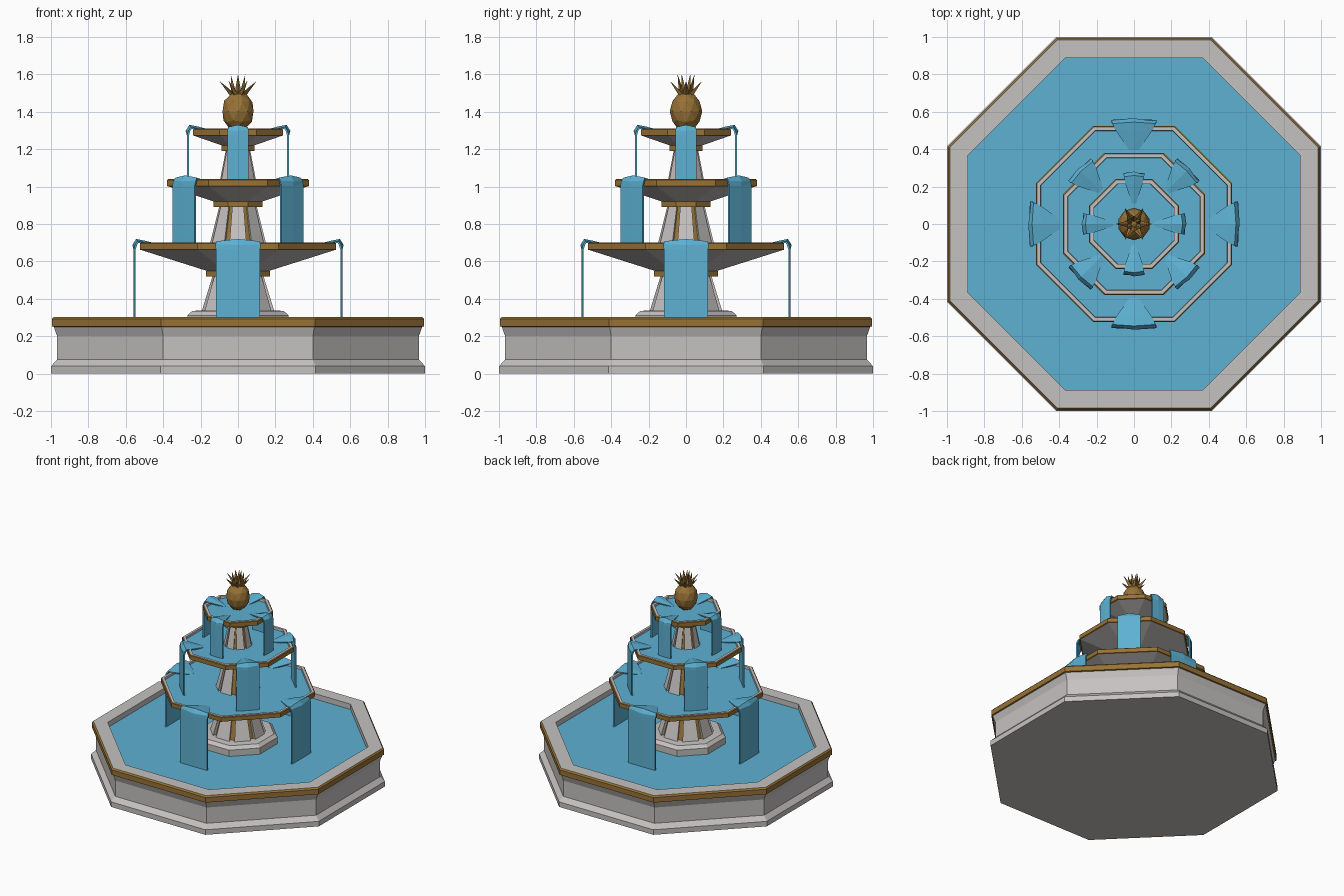
import bpy, bmesh, math
from mathutils import Vector, Matrix

cube = bpy.data.objects.get("Cube")
if cube:
    bpy.data.objects.remove(cube, do_unlink=True)


def make_material(name, rgb):
    m = bpy.data.materials.new(name)
    m.use_nodes = True
    m.diffuse_color = (*rgb, 1)
    m.node_tree.nodes["Principled BSDF"].inputs["Base Color"].default_value = (*rgb, 1)
    return m


STONE = make_material("pale stone", (0.56, 0.54, 0.53))
GOLD = make_material("bronze gold", (0.31, 0.168, 0.036))
WATER = make_material("blue water", (0.11, 0.44, 0.65))
EIGHTH = math.pi / 4
TAN = math.tan(EIGHTH / 2)


def finish(bm, name, mats, fix_normals=True):
    if fix_normals:
        bmesh.ops.recalc_face_normals(bm, faces=bm.faces)
    mesh = bpy.data.meshes.new(name)
    bm.to_mesh(mesh)
    bm.free()
    for m in mats:
        mesh.materials.append(m)
    obj = bpy.data.objects.new(name, mesh)
    bpy.context.collection.objects.link(obj)
    return obj


def loft(name, rings, mats, face_mat=lambda row, col: 0):
    """Skin a stack of closed rings and cap both ends."""
    bm = bmesh.new()
    rows = [[bm.verts.new(p) for p in ring] for ring in rings]
    n = len(rows[0])
    for r in range(len(rows) - 1):
        for c in range(n):
            d = (c + 1) % n
            f = bm.faces.new((rows[r][c], rows[r][d], rows[r + 1][d], rows[r + 1][c]))
            f.material_index = face_mat(r, c)
    bm.faces.new(rows[0][::-1])
    bm.faces.new(rows[-1])
    return finish(bm, name, mats)


def octagon(apothem, z):
    r = apothem / math.cos(EIGHTH / 2)
    return [Vector((r * math.cos((k + 0.5) * EIGHTH), r * math.sin((k + 0.5) * EIGHTH), z))
            for k in range(8)]


def turned(name, profile, mats, gold_rows=()):
    """Octagonal solid from (apothem, height) pairs."""
    return loft(name, [octagon(a, z) for a, z in profile], mats,
                lambda r, c: 1 if r in gold_rows else 0)


def grooved_ring(a, z):
    """Octagon whose corners are cut by narrow recessed grooves."""
    pts = []
    for k in range(8):
        rot = Matrix.Rotation(k * EIGHTH, 3, 'Z')
        h = a * TAN * 0.74
        corner = Vector((math.cos(EIGHTH / 2), math.sin(EIGHTH / 2), 0)) * a * 0.13
        edge = Vector((a, h, z))
        after = Matrix.Rotation(EIGHTH, 3, 'Z') @ Vector((a, -h, z))
        pts += [rot @ Vector((a, -h, z)), rot @ edge,
                rot @ (edge - corner), rot @ (after - corner)]
    # reorder so that every groove follows its panel
    return pts


def column(name, a0, z0, a1, z1):
    loft(name, [grooved_ring(a0, z0), grooved_ring(a1, z1)], [STONE, GOLD],
         lambda r, c: 1 if c % 4 == 2 else 0)


def bowl(name, a, foot, z_foot, z_band, z_rim):
    """Collar, flared underside, gold band, stone rim and water."""
    turned(name + "_collar", [(foot, z_foot - 0.03), (foot, z_foot)], [GOLD])
    turned(name, [(foot * 0.98, z_foot), (a - 0.01, z_band), (a, z_band + 0.003),
                  (a, z_rim - 0.005), (a - 0.006, z_rim), (a - 0.025, z_rim),
                  (a - 0.028, z_rim - 0.03)], [STONE, GOLD], (1, 2, 3))
    turned(name + "_water", [(a - 0.027, z_rim - 0.025), (a - 0.027, z_rim - 0.017)], [WATER])


def waterfall(name, angle, a, half, z_rim, z_end):
    """Overflow fan, curled lip and falling sheet."""
    # distance, centre bulge, height, centre rise, width factor
    rows = [(a - 0.13, 0, z_rim - 0.016, 0, 0.2),
            (a - 0.02, -0.01, z_rim + 0.002, 0.008, 0.85),
            (a + 0.012, 0.008, z_rim + 0.008, 0.012, 0.95),
            (a + 0.024, 0.016, z_rim - 0.008, -0.004, 1.0),
            (a + 0.032, 0.002, z_rim - 0.035, 0, 0.99),
            (a + 0.032, 0.002, z_end, 0, 0.99)]
    rot = Matrix.Rotation(angle, 3, 'Z')
    bm = bmesh.new()
    grid = []
    for d, bulge, z, rise, w in rows:
        grid.append([bm.verts.new(rot @ Vector((d + bulge * (1 - abs(u)), u * half * w,
                                                z + rise * (1 - abs(u))))) for u in (-1, 0, 1)])
    for upper, lower in zip(grid, grid[1:]):
        for i in range(2):
            bm.faces.new((upper[i], lower[i], lower[i + 1], upper[i + 1]))
    obj = finish(bm, name, [WATER], fix_normals=False)
    mod = obj.modifiers.new("thickness", 'SOLIDIFY')
    mod.thickness = 0.01
    mod.offset = -1


# Ground basin with moulded foot, gold band and broad rim
turned("basin", [(1.0, 0), (1.0, 0.04), (0.967, 0.075), (0.967, 0.2), (0.985, 0.25),
                 (0.995, 0.253), (0.995, 0.293), (0.985, 0.304), (0.887, 0.304),
                 (0.887, 0.24)], [STONE, GOLD], (4, 5, 6))
turned("basin_water", [(0.888, 0.245), (0.888, 0.262)], [WATER])

# Stepped plinth and tapered, grooved columns
turned("plinth", [(0.27, 0.25), (0.27, 0.312), (0.245, 0.335), (0.2, 0.338)], [STONE])
column("lower_column", 0.195, 0.33, 0.135, 0.525)
column("middle_column", 0.155, 0.675, 0.1, 0.895)
column("upper_column", 0.1, 1.015, 0.065, 1.195)

# Three tiers: bowls and the falls that spill from alternate sides
tiers = [("lower", 0.525, 0.172, 0.55, 0.66, 0.7, 0.12, 0, 0.262),
         ("middle", 0.38, 0.13, 0.92, 1.0, 1.04, 0.085, EIGHTH, 0.684),
         ("upper", 0.24, 0.088, 1.22, 1.27, 1.31, 0.056, 0, 1.024)]
for tier, a, foot, z_foot, z_band, z_rim, half, turn, z_end in tiers:
    bowl(tier + "_bowl", a, foot, z_foot, z_band, z_rim)
    for i in range(4):
        waterfall(f"{tier}_waterfall_{i + 1}", turn + i * math.pi / 2, a, half, z_rim, z_end)

# Faceted fruit finial
bm = bmesh.new()
bmesh.ops.create_icosphere(bm, subdivisions=2, radius=1,
                           matrix=Matrix.Translation((0, 0, 1.402)) @ Matrix.Diagonal((0.087, 0.087, 0.108, 1)))
finish(bm, "fruit_finial", [GOLD])

# Crown of pointed leaves: wide outer ring and upright inner ring
bm = bmesh.new()
for count, reach, top, phase in ((6, 0.1, 1.565, 0), (6, 0.045, 1.6, 0.5)):
    for i in range(count):
        ang = (i + phase) * math.tau / count
        out = Vector((math.cos(ang), math.sin(ang), 0))
        side = Vector((-out.y, out.x, 0)) * 0.02
        base = out * 0.022 + Vector((0, 0, 1.49))
        ring = [bm.verts.new(p) for p in (base - side, base + out * 0.015 - Vector((0, 0, 0.012)),
                                          base + side, base - out * 0.015)]
        tip = bm.verts.new(out * reach + Vector((0, 0, top)))
        for j in range(4):
            bm.faces.new((ring[j], ring[(j + 1) % 4], tip))
        bm.faces.new(ring[::-1])
finish(bm, "leaf_crown", [GOLD])
